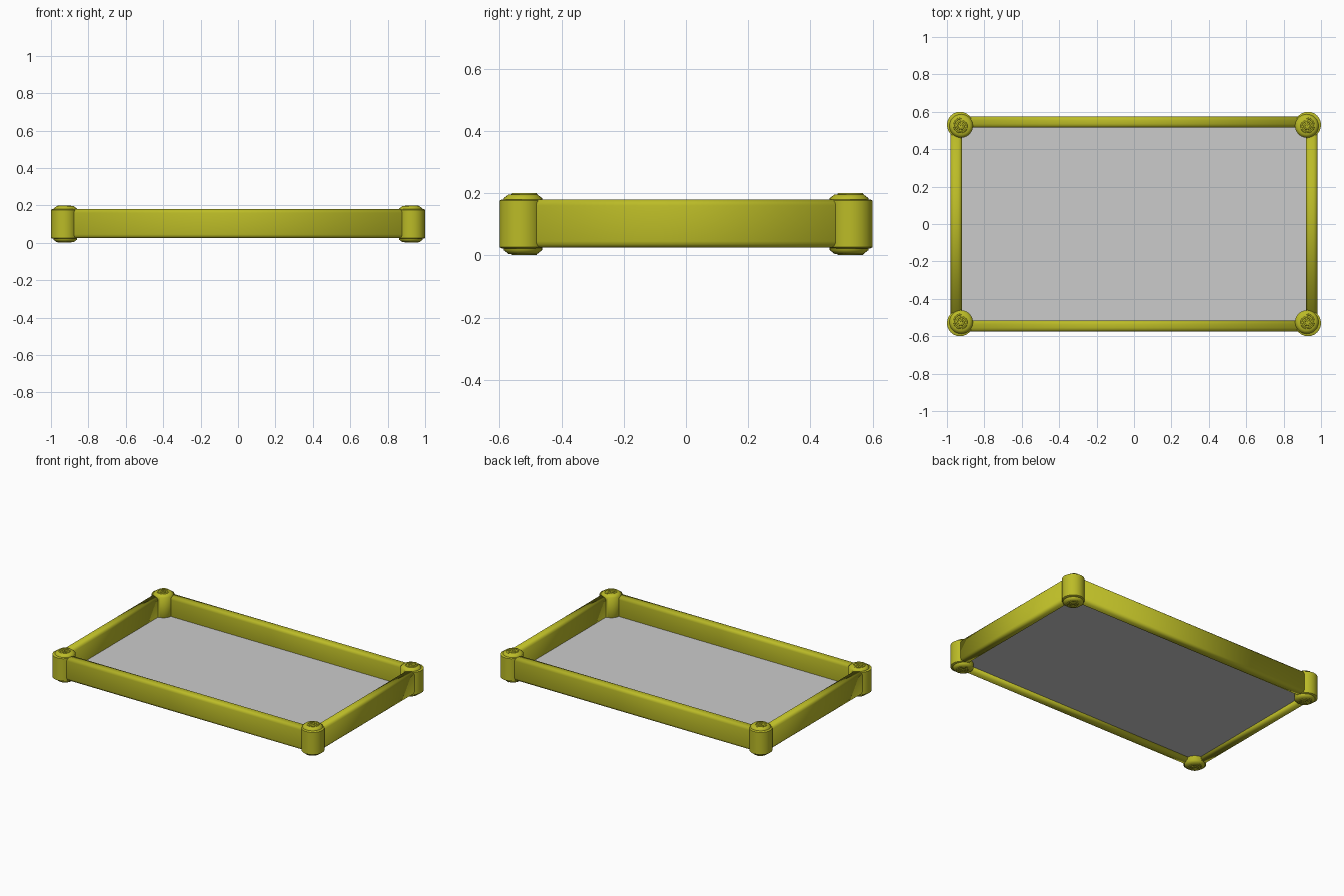
import bpy, math

if "Cube" in bpy.data.objects:
    bpy.data.objects.remove(bpy.data.objects["Cube"])

olive = bpy.data.materials.new("olive")
olive.diffuse_color = (0.5, 0.5, 0.02, 1)
olive.use_nodes = True
olive.node_tree.nodes["Principled BSDF"].inputs["Base Color"].default_value = olive.diffuse_color


def make_mesh(name, verts, faces, mat=olive, angle=180):
    me = bpy.data.meshes.new(name)
    me.from_pydata(verts, [], faces)
    ob = bpy.data.objects.new(name, me)
    bpy.context.collection.objects.link(ob)
    if mat:
        me.materials.append(mat)
    bpy.ops.object.select_all(action='DESELECT')
    ob.select_set(True)
    bpy.context.view_layer.objects.active = ob
    bpy.ops.object.shade_smooth_by_angle(angle=math.radians(angle))
    return ob


def lathe(name, cx, cy, profile, n=24, angle=180):
    verts = [(cx + r * math.cos(2 * math.pi * i / n), cy + r * math.sin(2 * math.pi * i / n), z)
             for r, z in profile for i in range(n)]
    faces = [(k * n + i, k * n + (i + 1) % n, (k + 1) * n + (i + 1) % n, (k + 1) * n + i)
             for k in range(len(profile) - 1) for i in range(n)]
    faces += [tuple(reversed(range(n))), tuple(range((len(profile) - 1) * n, len(profile) * n))]
    return make_mesh(name, verts, faces, angle=angle)


def rail(name, a, b):
    # rounded upright plank swept between two points
    (ax, ay), (bx, by) = a, b
    L = math.hypot(bx - ax, by - ay)
    nx, ny = -(by - ay) / L, (bx - ax) / L
    hw, hh, r, zc = 0.03, 0.0775, 0.02, 0.1025
    sec = []
    for k, (su, sv) in enumerate([(1, 1), (-1, 1), (-1, -1), (1, -1)]):
        for j in range(4):
            t = math.radians(90 * k + 30 * j)
            sec.append((su * (hw - r) + r * math.cos(t), sv * (hh - r) + r * math.sin(t)))
    n = len(sec)
    verts = [(x + nx * u, y + ny * u, zc + v) for x, y in (a, b) for u, v in sec]
    faces = [(i, i + n, (i + 1) % n + n, (i + 1) % n) for i in range(n)]
    faces += [tuple(range(n)), tuple(reversed(range(n, 2 * n)))]
    return make_mesh(name, verts, faces)


def spiral(name, cx, cy, z, sx):
    # raised scroll on a post end
    cu = bpy.data.curves.new(name, 'CURVE')
    cu.dimensions = '3D'
    cu.bevel_depth = 0.005
    cu.bevel_resolution = 1
    cu.use_fill_caps = True
    sp = cu.splines.new('POLY')
    m = 36
    sp.points.add(m - 1)
    for i in range(m):
        t = i / (m - 1)
        a = t * 2.25 * 2 * math.pi
        r = 0.005 + 0.037 * t
        sp.points[i].co = (cx + sx * r * math.cos(a), cy + r * math.sin(a), z, 1)
    cu.materials.append(olive)
    ob = bpy.data.objects.new(name, cu)
    bpy.context.collection.objects.link(ob)


# corner posts: round body, tapered end caps nudged inward, scrolls on both ends
for sx, xn in ((-1, "left"), (1, "right")):
    for sy, yn in ((-1, "front"), (1, "back")):
        tag = f"{yn}_{xn}"
        lathe("post_" + tag, sx * 0.93, sy * 0.53,
              [(0.062, 0.022), (0.07, 0.026), (0.07, 0.176), (0.062, 0.18)], angle=60)
        cx, cy = sx * 0.924, sy * 0.524
        lathe("post_cap_" + tag, cx, cy,
              [(0.046, 0.004), (0.063, 0.017), (0.063, 0.183), (0.046, 0.196)], angle=60)
        for z, end in ((0.195, "top"), (0.005, "bottom")):
            spiral(f"scroll_{end}_{tag}", cx, cy, z, sx)

# side walls
for s, n in ((-1, "front"), (1, "back")):
    rail(n + "_rail", (-0.93, s * 0.545), (0.93, s * 0.545))
for s, n in ((-1, "left"), (1, "right")):
    rail(n + "_rail", (s * 0.95, -0.53), (s * 0.95, 0.53))

# tray floor
x, y, z = 0.935, 0.53, 0.048
make_mesh("floor", [(-x, -y, z), (x, -y, z), (x, y, z), (-x, y, z)], [(0, 1, 2, 3)], mat=None)
